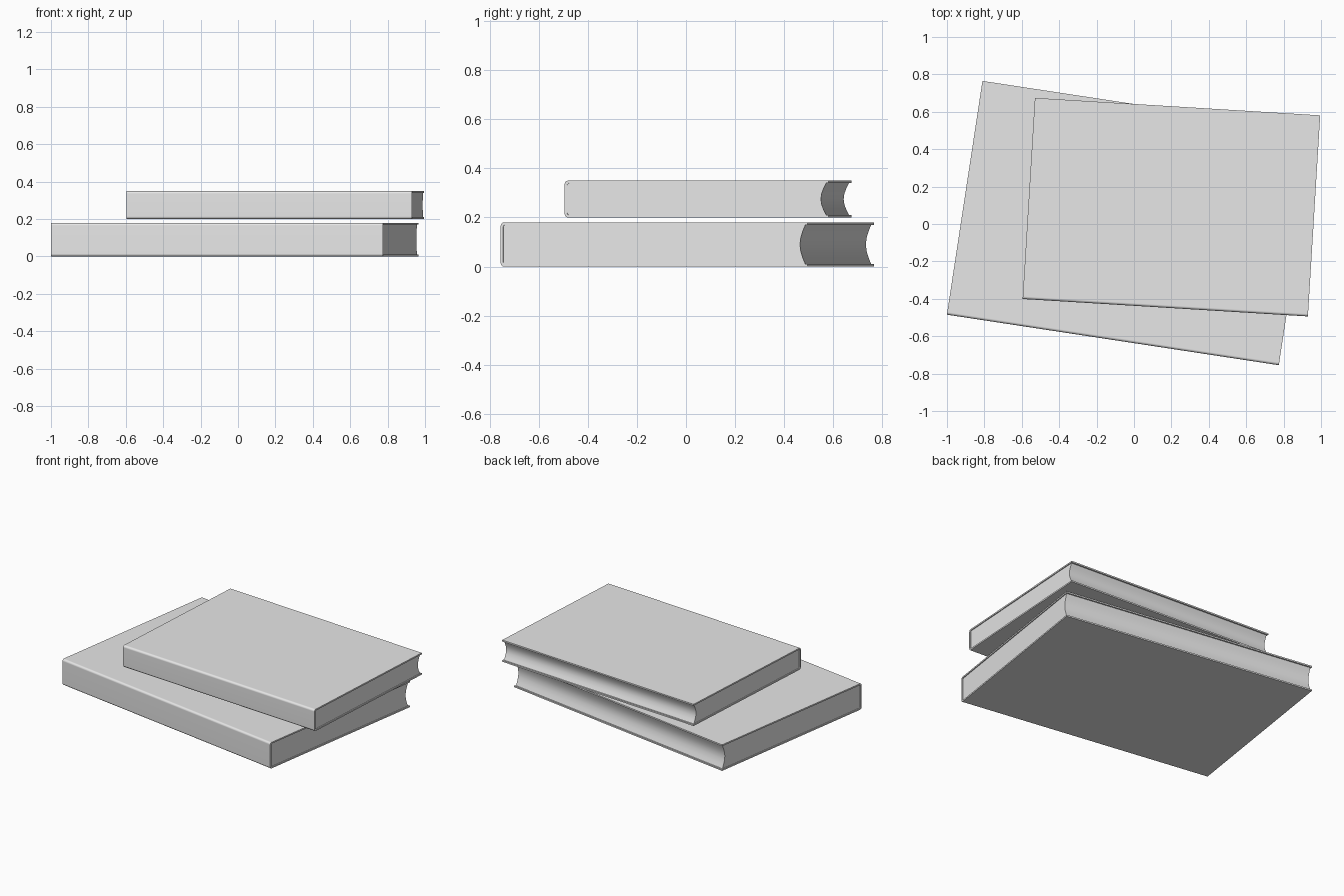
import bpy, bmesh, math

old = bpy.data.objects.get("Cube")
if old:
    bpy.data.objects.remove(old, do_unlink=True)

BOARD = 0.01      # cover thickness
OVERHANG = 0.01   # cover beyond the pages at the fore edge
ROUND = 0.014     # rounding of the spine edges

grey = bpy.data.materials.new("plain_grey")
grey.use_nodes = True
grey.diffuse_color = (0.8, 0.8, 0.8, 1)
grey.node_tree.nodes["Principled BSDF"].inputs["Base Color"].default_value = (0.8, 0.8, 0.8, 1)


def extrude_profile(name, profile, width, location, angle):
    """Extrude a closed (y, z) outline along x, then place and turn it."""
    bm = bmesh.new()
    face = bm.faces.new([bm.verts.new((-width / 2, y, z)) for y, z in profile])
    moved = bmesh.ops.extrude_face_region(bm, geom=[face])["geom"]
    bmesh.ops.translate(bm, vec=(width, 0, 0),
                        verts=[v for v in moved if isinstance(v, bmesh.types.BMVert)])
    # close the start end if the extrusion consumed it
    edges = [e for e in bm.edges if e.is_boundary]
    if edges:
        bmesh.ops.contextual_create(bm, geom=edges)
    bmesh.ops.recalc_face_normals(bm, faces=bm.faces)
    mesh = bpy.data.meshes.new(name)
    bm.to_mesh(mesh)
    bm.free()
    mesh.materials.append(grey)
    obj = bpy.data.objects.new(name, mesh)
    bpy.context.collection.objects.link(obj)
    obj.location = location
    obj.rotation_euler.z = math.radians(angle)
    bpy.ops.object.select_all(action="DESELECT")
    obj.select_set(True)
    bpy.context.view_layer.objects.active = obj
    bpy.ops.object.shade_smooth_by_angle(angle=math.radians(35))
    weighted = obj.modifiers.new("even_shading", "WEIGHTED_NORMAL")
    weighted.keep_sharp = True
    return obj


def spine_outline(front, low, high, radius, steps=3):
    """Front edge with rounded corners, from the bottom up."""
    arc = [math.pi / 2 * i / steps for i in range(steps + 1)]
    lower = [(front + radius * (1 - math.sin(a)), low + radius * (1 - math.cos(a))) for a in arc]
    upper = [(y, low + high - z) for y, z in reversed(lower)]
    return lower + upper


def book(name, width, depth, height, location, angle):
    half = depth / 2
    # cover: one C-shaped wrap of two boards and the spine
    outer = spine_outline(-half, 0, height, ROUND)
    inner = spine_outline(-half + BOARD, BOARD, height - BOARD, ROUND - BOARD / 2)
    cover = ([(half, 0)] + outer + [(half, height), (half, height - BOARD)]
             + inner[::-1] + [(half, BOARD)])
    extrude_profile(name + "_cover", cover, width, location, angle)

    # pages: block with a hollow fore edge
    low, high = BOARD, height - BOARD
    back = half - OVERHANG
    steps = 6
    hollow = []
    for i in range(steps + 1):
        t = i / steps
        hollow.append((back - 0.022 * math.sin(math.pi * t), high + (low - high) * t))
    pages = spine_outline(-half + BOARD, low, high, ROUND - BOARD / 2) + hollow
    extrude_profile(name + "_pages", pages, width - 0.012, location, angle)


book("lower_book", 1.795, 1.264, 0.18, (-0.018, 0.005, 0), -8.65)
book("upper_book", 1.528, 1.077, 0.15, (0.2, 0.09, 0.2), -3.5)
